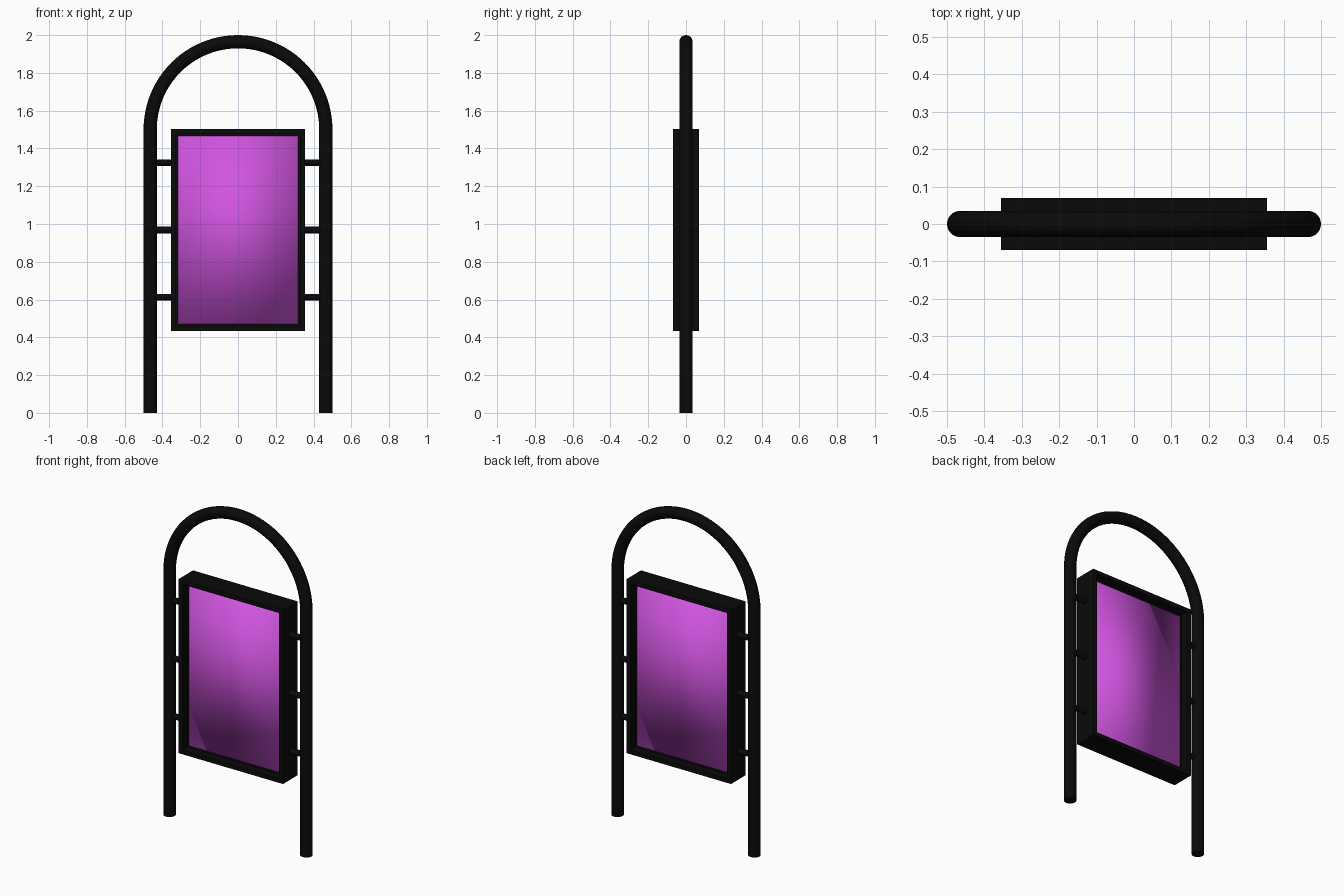
import bpy, bmesh, math
from mathutils import Matrix, Vector

old = bpy.data.objects.get("Cube")
if old:
    bpy.data.objects.remove(old, do_unlink=True)


def make_material(name, color, roughness):
    mat = bpy.data.materials.new(name)
    mat.use_nodes = True
    mat.diffuse_color = color
    node = mat.node_tree.nodes["Principled BSDF"]
    node.inputs["Base Color"].default_value = color
    node.inputs["Roughness"].default_value = roughness
    return mat


black = make_material("black metal", (0.003, 0.003, 0.003, 1), 0.6)
purple = make_material("purple poster", (0.64, 0.09, 0.75, 1), 0.6)


def add_object(name, bm, mat):
    mesh = bpy.data.meshes.new(name)
    bm.to_mesh(mesh)
    bm.free()
    mesh.materials.append(mat)
    obj = bpy.data.objects.new(name, mesh)
    bpy.context.collection.objects.link(obj)
    return obj


def box(size, z):
    bm = bmesh.new()
    matrix = Matrix.Translation((0, 0, z)) @ Matrix.Diagonal((*size, 1))
    bmesh.ops.create_cube(bm, size=1, matrix=matrix)
    return bm


TUBE = 0.035
SPAN = 0.5 - TUBE          # tube centre line, also the arch radius
SPRING = 1.5               # height where the arch begins
WIDTH, DEPTH, HEIGHT = 0.71, 0.14, 1.07
MIDDLE = 0.968
BORDER, RECESS = 0.037, 0.05

# Arched tube: two legs joined by a half circle
STEPS = 48
path = [(SPAN, 0, 0)]
for i in range(STEPS + 1):
    a = math.pi * i / STEPS
    path.append((SPAN * math.cos(a), 0, SPRING + SPAN * math.sin(a)))
path.append((-SPAN, 0, 0))

bm = bmesh.new()
SIDES = 24
rings = []
for i, point in enumerate(path):
    # Radial direction is sideways on the legs and turns along the arch
    a = math.pi * min(max(i - 1, 0), STEPS) / STEPS
    out = Vector((math.cos(a), 0, math.sin(a)))
    ring = []
    for k in range(SIDES):
        t = math.tau * k / SIDES
        offset = out * math.cos(t) + Vector((0, math.sin(t), 0))
        ring.append(bm.verts.new(Vector(point) + offset * TUBE))
    rings.append(ring)
for r1, r2 in zip(rings, rings[1:]):
    for k in range(SIDES):
        n = (k + 1) % SIDES
        bm.faces.new((r1[k], r1[n], r2[n], r2[k]))
bm.faces.new(rings[0])
bm.faces.new(rings[-1])
bmesh.ops.recalc_face_normals(bm, faces=bm.faces)
arch = add_object("arched_tube", bm, black)

# Display case with a recessed opening on both faces
bm = box((WIDTH, DEPTH, HEIGHT), MIDDLE)
bm.normal_update()
fronts = [f for f in bm.faces if abs(f.normal.y) > 0.9]
bmesh.ops.inset_individual(bm, faces=fronts, thickness=BORDER)
for face in fronts:
    shift = Vector((0, -math.copysign(RECESS, face.normal.y), 0))
    ext = bmesh.ops.extrude_discrete_faces(bm, faces=[face])
    inner = ext["faces"][0]
    bmesh.ops.translate(bm, verts=inner.verts, vec=shift)
bmesh.ops.recalc_face_normals(bm, faces=bm.faces)
add_object("display_case", bm, black)

# Poster panel seen from both sides, softly shaded across its corners
bm = box((WIDTH - 2 * BORDER, DEPTH - 2 * RECESS + 0.004, HEIGHT - 2 * BORDER), MIDDLE)
panel = add_object("poster_panel", bm, purple)
panel.data.shade_smooth()

# Short round brackets between the legs and the case
brackets = []
for side, label in ((1, "left"), (-1, "right")):
    for z, level in ((0.612, "lower"), (0.968, "middle"), (1.325, "upper")):
        bm = bmesh.new()
        inner, outer = WIDTH / 2 - 0.01, SPAN
        matrix = (Matrix.Translation((side * (inner + outer) / 2, 0, z))
                  @ Matrix.Rotation(math.pi / 2, 4, "Y"))
        bmesh.ops.create_cone(bm, cap_ends=True, segments=16, radius1=0.0175,
                              radius2=0.0175, depth=outer - inner, matrix=matrix)
        brackets.append(add_object(f"{level}_{label}_bracket", bm, black))

# Smooth the round parts, keeping their ends sharp
bpy.ops.object.select_all(action="DESELECT")
for obj in [arch] + brackets:
    obj.select_set(True)
bpy.context.view_layer.objects.active = arch
bpy.ops.object.shade_smooth_by_angle(angle=math.radians(40))
